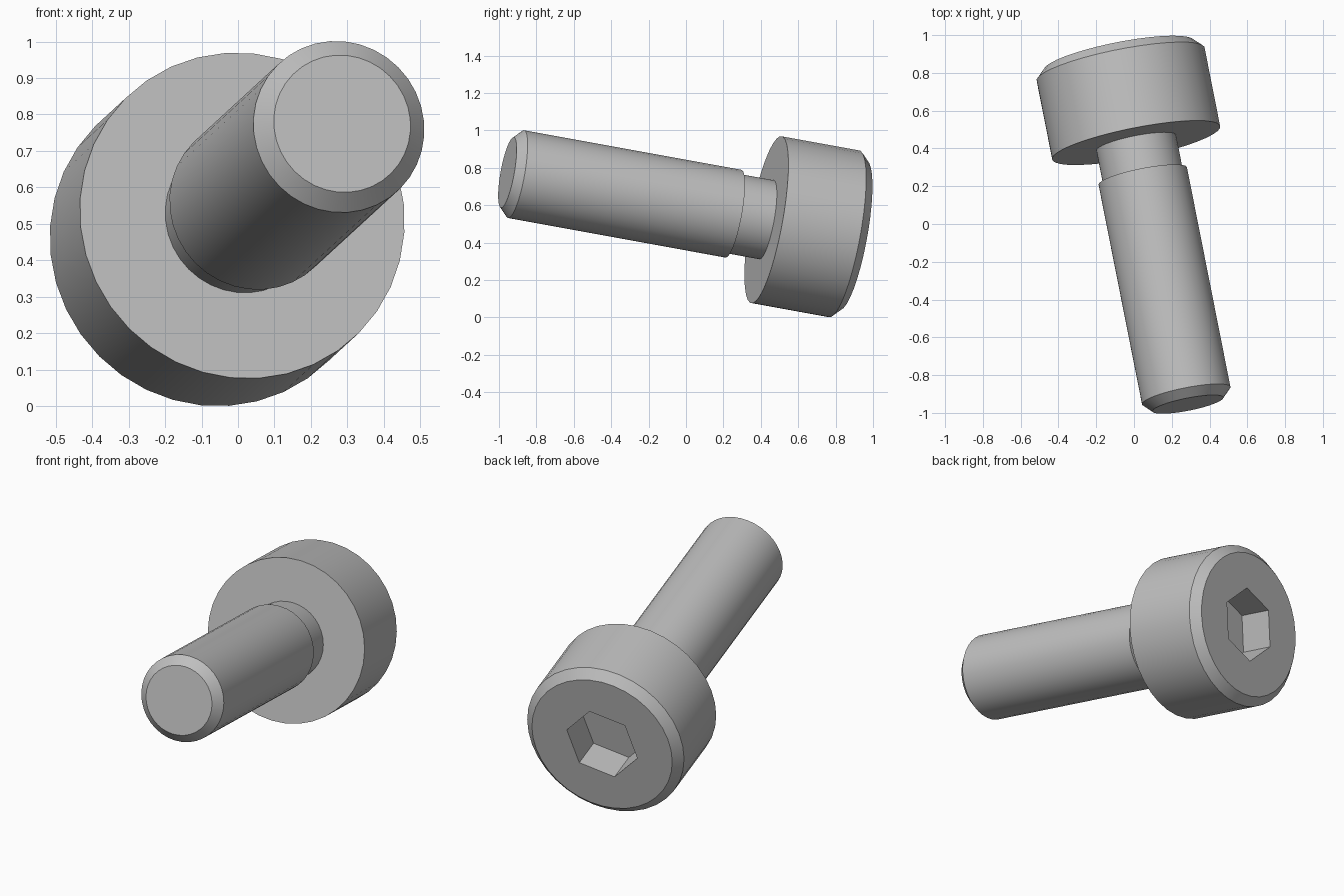
import bpy, bmesh, math
from mathutils import Matrix, Vector

old = bpy.data.objects.get("Cube")
if old:
    bpy.data.objects.remove(old, do_unlink=True)

UNIT = 0.239        # shank radius; every size is a multiple of it
SIDES = 36

steel = bpy.data.materials.new("grey_steel")
steel.use_nodes = True
colour = (0.52, 0.52, 0.52, 1)
steel.diffuse_color = colour
steel.node_tree.nodes["Principled BSDF"].inputs["Base Color"].default_value = colour

# Tilted frame: local z runs along the screw, origin is under the head
axis = Vector((-0.198, 1, -0.182)).normalized()
corner = (Vector((0, 0, 1)) - axis * axis.z).normalized()
corner = Matrix.Rotation(math.radians(16), 3, axis) @ corner
frame = Matrix((corner, axis.cross(corner), axis)).transposed().to_4x4()
frame.translation = (0.0115, 0.43, 0.5225)


def add_ring(bm, radius, z, sides):
    verts = []
    for i in range(sides):
        a = 2 * math.pi * i / sides
        verts.append(bm.verts.new((radius * math.cos(a), radius * math.sin(a), z)))
    return verts


def skin(bm, lower, upper):
    n = len(lower)
    for i in range(n):
        j = (i + 1) % n
        bm.faces.new((lower[i], lower[j], upper[j], upper[i]))


def loop_edges(bm, ring):
    return [bm.edges.get((ring[i - 1], ring[i])) for i in range(len(ring))]


# Turned body: (radius, height) from the tip to the top of the head
profile = [(0.8, -6), (1, -5.8), (1, -0.766), (0.9, -0.766),
           (0.9, 0), (1.9, 0), (1.9, 1.8), (1.7, 2)]
bm = bmesh.new()
rings = [add_ring(bm, r * UNIT, z * UNIT, SIDES) for r, z in profile]
for lower, upper in zip(rings, rings[1:]):
    skin(bm, lower, upper)
bm.faces.new(rings[0][::-1])

# Hexagonal socket sunk into the head
socket_radius = 0.75 / math.cos(math.pi / 6) * UNIT
rim = add_ring(bm, socket_radius, 2 * UNIT, 6)
floor = add_ring(bm, socket_radius, 1.2 * UNIT, 6)
skin(bm, rim, floor)
bm.faces.new(floor)
bmesh.ops.triangle_fill(bm, use_beauty=True, normal=(0, 0, 1),
                        edges=loop_edges(bm, rings[-1]) + loop_edges(bm, rim))
bmesh.ops.recalc_face_normals(bm, faces=bm.faces)
bm.transform(frame)

mesh = bpy.data.meshes.new("cap_screw")
bm.to_mesh(mesh)
bm.free()
mesh.materials.append(steel)
screw = bpy.data.objects.new("cap_screw", mesh)
bpy.context.collection.objects.link(screw)

# Smooth turned sides, crisp edges
bpy.ops.object.select_all(action="DESELECT")
screw.select_set(True)
bpy.context.view_layer.objects.active = screw
bpy.ops.object.shade_smooth_by_angle(angle=math.radians(30))
